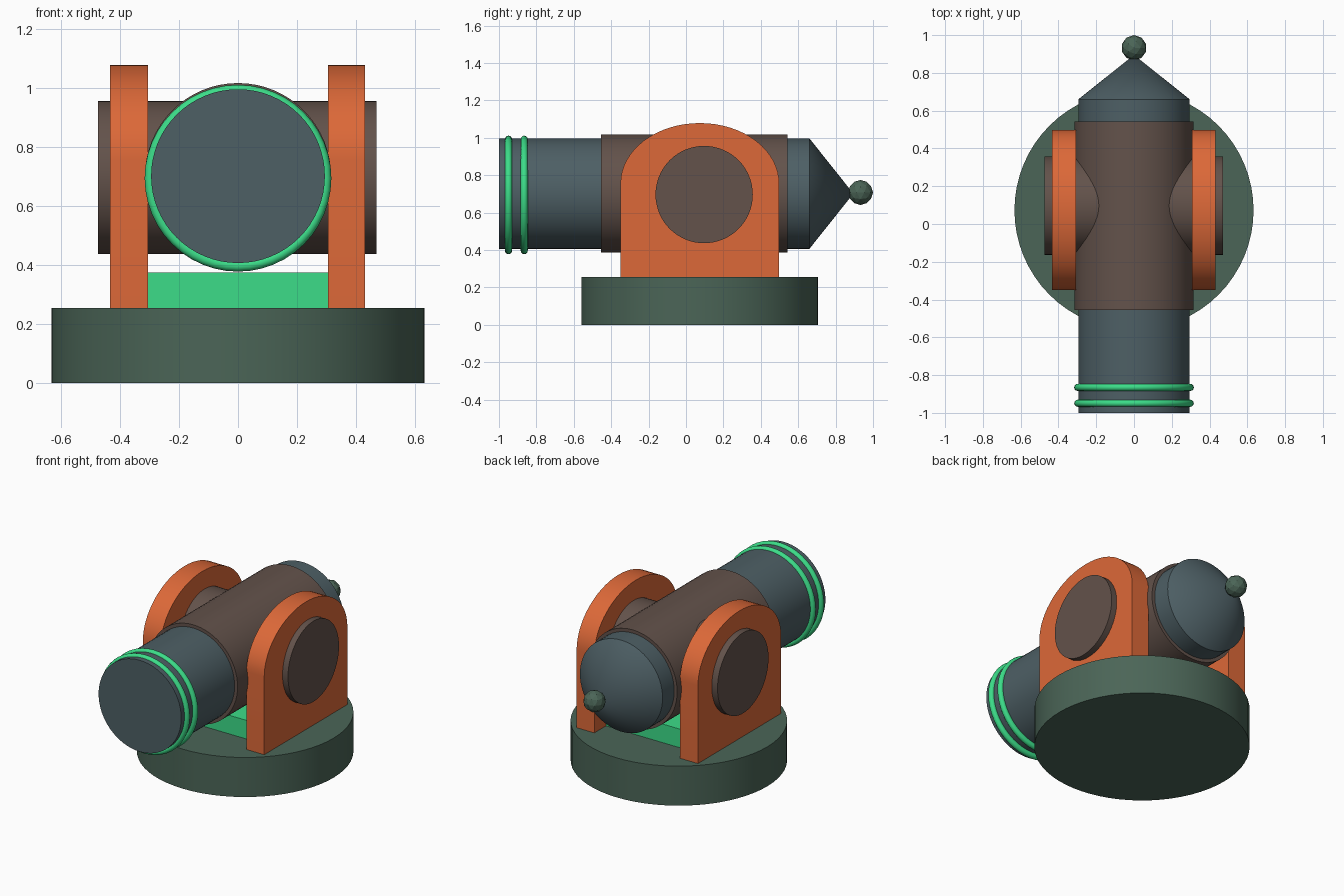
import bpy, bmesh, math
from mathutils import Matrix

if "Cube" in bpy.data.objects:
    bpy.data.objects.remove(bpy.data.objects["Cube"])


def material(name, rgb):
    m = bpy.data.materials.new(name)
    m.diffuse_color = (*rgb, 1)
    m.use_nodes = True
    m.node_tree.nodes["Principled BSDF"].inputs["Base Color"].default_value = m.diffuse_color
    return m


ORANGE = material("orange", (0.72, 0.14, 0.04))
BROWN = material("brown", (0.125, 0.085, 0.07))
SLATE = material("slate", (0.075, 0.115, 0.13))
MOSS = material("moss", (0.07, 0.13, 0.095))
GREEN = material("green", (0.045, 0.72, 0.25))
ALONG_Y = (-math.pi / 2, 0, 0)
ALONG_X = (0, math.pi / 2, 0)


def finish(name, mat, smooth=True):
    ob = bpy.context.object
    ob.name = name
    ob.data.materials.append(mat)
    if smooth:
        bpy.ops.object.shade_smooth_by_angle(angle=math.radians(35))
    return ob


def cylinder(name, mat, r, length, loc, rot=(0, 0, 0), sides=64):
    bpy.ops.mesh.primitive_cylinder_add(vertices=sides, radius=r, depth=length,
                                        location=loc, rotation=rot)
    return finish(name, mat)


def bracket(name, x0, x1):
    # Side plate: straight cheeks topped by a half ellipse, extruded along x
    cy, cz, a, b = 0.074, 0.757, 0.424, 0.322
    profile = [(cy - a, 0.25), (cy + a, 0.25)]
    for i in range(33):
        t = math.pi * i / 32
        profile.append((cy + a * math.cos(t), cz + b * math.sin(t)))
    bm = bmesh.new()
    face = bm.faces.new([bm.verts.new((x0, y, z)) for y, z in profile])
    ext = bmesh.ops.extrude_face_region(bm, geom=[face])
    verts = [v for v in ext["geom"] if isinstance(v, bmesh.types.BMVert)]
    bmesh.ops.translate(bm, verts=verts, vec=(x1 - x0, 0, 0))
    bmesh.ops.recalc_face_normals(bm, faces=bm.faces)
    me = bpy.data.meshes.new(name)
    bm.to_mesh(me)
    bm.free()
    ob = bpy.data.objects.new(name, me)
    bpy.context.collection.objects.link(ob)
    bpy.ops.object.select_all(action="DESELECT")
    ob.select_set(True)
    bpy.context.view_layer.objects.active = ob
    return finish(name, ORANGE)


# Round base and the block between the brackets
cylinder("base", MOSS, 0.633, 0.255, (0, 0.073, 0.1275))
bpy.ops.mesh.primitive_cube_add(size=1, location=(0, 0.074, 0.3125))
bpy.context.object.scale = (0.63, 0.61, 0.125)
finish("base_block", GREEN, smooth=False)

# Side brackets
bracket("bracket_right", 0.306, 0.432)
bracket("bracket_left", -0.434, -0.306)

# Pivot axle and sleeve
cylinder("pivot_axle", BROWN, 0.26, 0.946, (-0.002, 0.097, 0.697), ALONG_X)
cylinder("sleeve", BROWN, 0.316, 0.997, (0, 0.043, 0.702), ALONG_Y)

# Barrel with conical rear
cylinder("barrel", SLATE, 0.295, 1.66, (0, -0.17, 0.702), ALONG_Y)
bpy.ops.mesh.primitive_cone_add(vertices=64, radius1=0.295, radius2=0, depth=0.235,
                                location=(0, 0.7775, 0.702), rotation=ALONG_Y)
finish("rear_cone", SLATE)

# Faceted rear knob
bpy.ops.mesh.primitive_ico_sphere_add(subdivisions=2, radius=0.067,
                                      location=(0, 0.933, 0.708))
finish("rear_knob", MOSS, smooth=False)

# Muzzle rings
for i, y in enumerate((-0.949, -0.865)):
    bpy.ops.mesh.primitive_torus_add(major_segments=48, minor_segments=12,
                                     major_radius=0.298, minor_radius=0.019,
                                     location=(0, y, 0.695), rotation=ALONG_Y)
    finish(f"muzzle_ring_{i + 1}", GREEN)
